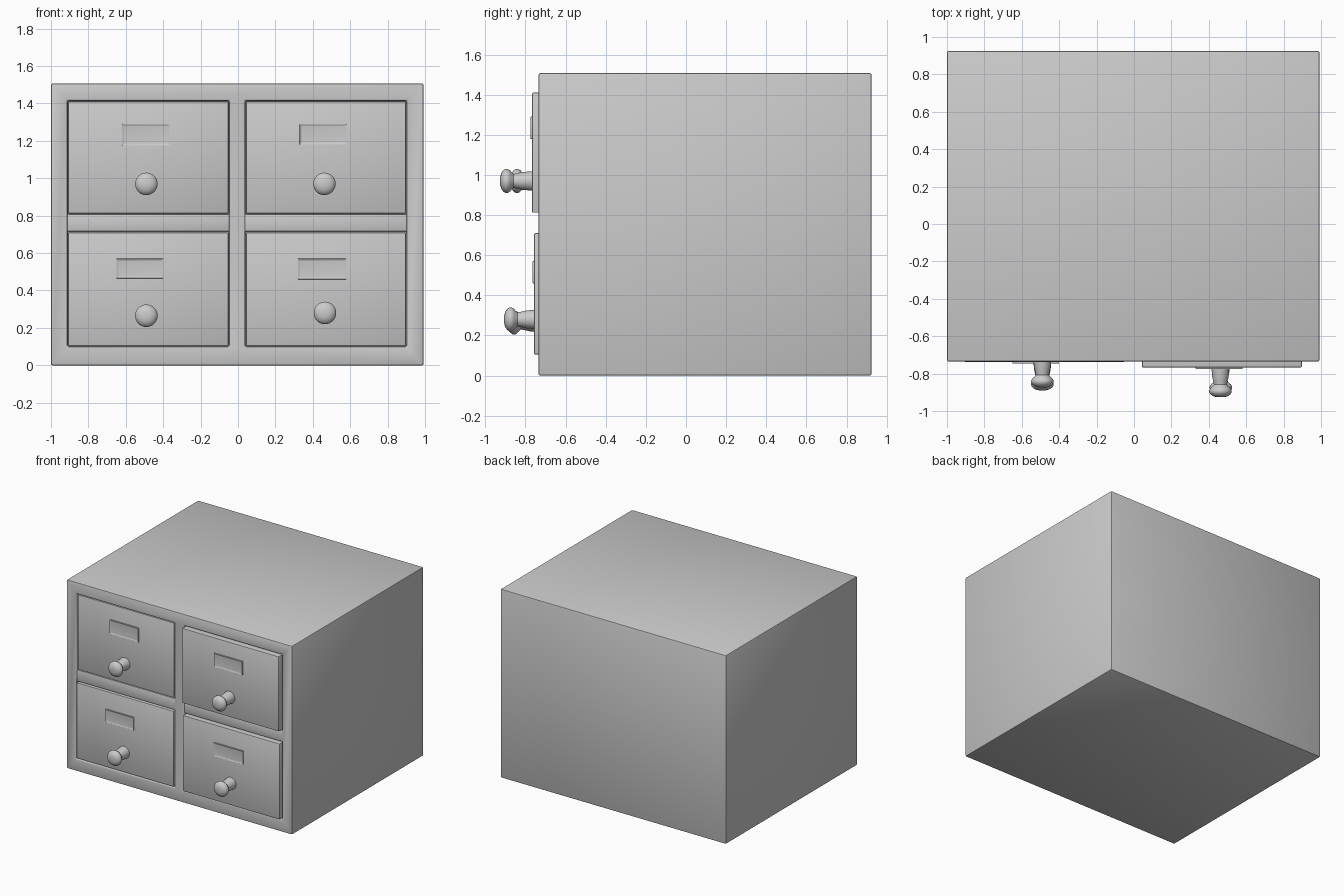
import bpy
import bmesh
from math import cos, sin, tau, radians
from mathutils import Vector

if "Cube" in bpy.data.objects:
    bpy.data.objects.remove(bpy.data.objects["Cube"])


def finish(obj, bevel=0.0, segments=2):
    """Optional bevel, then smooth shading with sharp edges kept."""
    bpy.ops.object.select_all(action='DESELECT')
    obj.select_set(True)
    bpy.context.view_layer.objects.active = obj
    if bevel:
        mod = obj.modifiers.new("soft_edges", 'BEVEL')
        mod.width = bevel
        mod.segments = segments
        mod.limit_method = 'ANGLE'
        bpy.ops.object.modifier_apply(modifier=mod.name)
    bpy.ops.object.shade_smooth_by_angle(angle=radians(35))
    return obj


def to_object(name, bm):
    bmesh.ops.recalc_face_normals(bm, faces=bm.faces)
    mesh = bpy.data.meshes.new(name)
    bm.to_mesh(mesh)
    bm.free()
    obj = bpy.data.objects.new(name, mesh)
    bpy.context.collection.objects.link(obj)
    return obj


def box(name, x, y, z):
    """Box from (min, max) pairs."""
    bm = bmesh.new()
    bmesh.ops.create_cube(bm, size=1)
    for v in bm.verts:
        v.co = Vector([(a + b) / 2 + c * (b - a)
                       for (a, b), c in zip((x, y, z), v.co)])
    return to_object(name, bm)


def label_frame(name, x, z, y):
    """Thin raised rim around a slightly lower label panel."""
    obj = box(name, x, (y - 0.008, y + 0.004), z)
    bm = bmesh.new()
    bm.from_mesh(obj.data)
    front = min(bm.faces, key=lambda f: f.calc_center_median().y)
    bmesh.ops.inset_region(bm, faces=[front], thickness=0.014)
    bmesh.ops.translate(bm, verts=front.verts, vec=(0, 0.006, 0))
    bm.to_mesh(obj.data)
    bm.free()
    return finish(obj, 0.002)


def knob(name, x, z, y, tip, sides=32):
    """Turned knob: profile of (radius, distance back from the tip)."""
    profile = [(0.020, 0.001), (0.038, 0.006), (0.053, 0.016), (0.060, 0.028),
               (0.060, 0.038), (0.053, 0.050), (0.041, 0.060), (0.035, 0.068),
               (0.038, 0.085), (0.044, 0.110)]
    bm = bmesh.new()
    rows = [(r, tip + d) for r, d in profile] + [(0.049, y + 0.01)]
    rings = [[bm.verts.new((x + r * cos(tau * i / sides), yy,
                            z + r * sin(tau * i / sides)))
              for i in range(sides)] for r, yy in rows]
    for a, b in zip(rings, rings[1:]):
        for i in range(sides):
            j = (i + 1) % sides
            bm.faces.new((a[i], a[j], b[j], b[i]))
    bm.faces.new(rings[0])
    bm.faces.new(rings[-1])
    return finish(to_object(name, bm))


FRONT = -0.735
COLUMNS = {"left": (-0.912, -0.047), "right": (0.038, 0.902)}

# Cabinet body with one shallow pocket per drawer column
body = box("cabinet_body", (-1.0, 0.992), (FRONT, 0.925), (0, 1.507))
for side, cols in COLUMNS.items():
    cutter = box("pocket_cutter", cols, (FRONT - 0.1, FRONT + 0.035), (0.10, 1.415))
    cutter.hide_render = True
    mod = body.modifiers.new("pocket", 'BOOLEAN')
    mod.object = cutter
    mod.operation = 'DIFFERENCE'
    mod.solver = 'EXACT'
    bpy.context.view_layer.objects.active = body
    bpy.ops.object.modifier_apply(modifier=mod.name)
    bpy.data.objects.remove(cutter)
finish(body, 0.009)

# Rails between upper and lower drawers
for side, (x0, x1) in COLUMNS.items():
    finish(box(side + "_middle_rail", (x0 - 0.005, x1 + 0.005),
               (FRONT + 0.008, FRONT + 0.045), (0.715, 0.808)), 0.006)

# Drawers: side, level, front y, z range, label x, label z, knob x, knob z, knob tip
DRAWERS = [
    ("left", "upper", -0.730, (0.812, 1.410), (-0.62, -0.365), (1.175, 1.29), -0.490, 0.970, -0.875),
    ("right", "upper", -0.767, (0.812, 1.410), (0.33, 0.58), (1.18, 1.29), 0.462, 0.970, -0.927),
    ("left", "lower", -0.738, (0.105, 0.710), (-0.65, -0.40), (0.465, 0.57), -0.490, 0.265, -0.890),
    ("right", "lower", -0.757, (0.105, 0.710), (0.32, 0.58), (0.46, 0.57), 0.465, 0.280, -0.907),
]
for side, level, y, z, lx, lz, kx, kz, tip in DRAWERS:
    name = f"{level}_{side}_"
    x0, x1 = COLUMNS[side]
    finish(box(name + "drawer", (x0 + 0.005, x1 - 0.005),
               (y, FRONT + 0.04), z), 0.006)
    label_frame(name + "label_frame", lx, lz, y)
    knob(name + "knob", kx, kz, y, tip)
